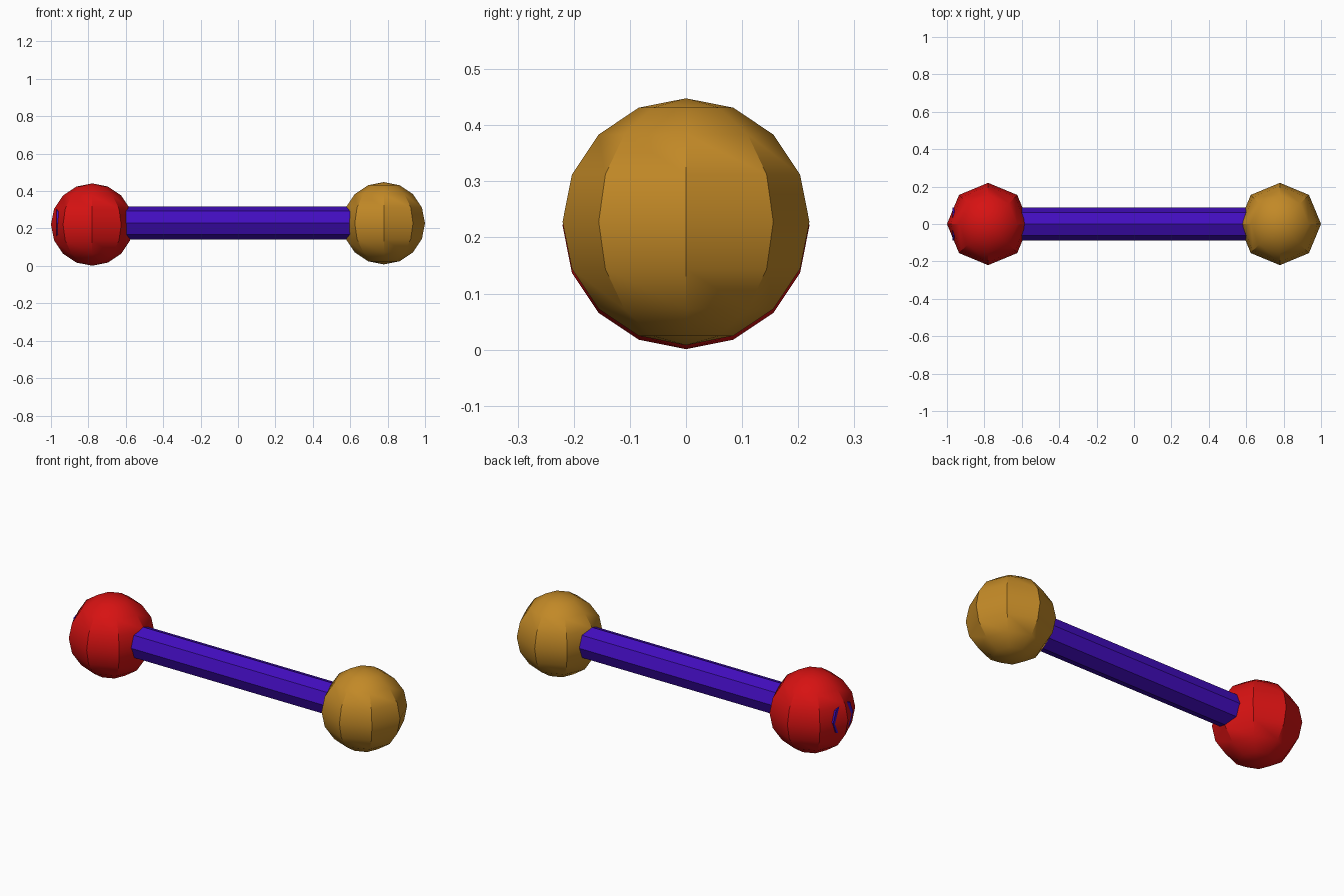
import bpy
from math import radians

cube = bpy.data.objects.get("Cube")
if cube:
    bpy.data.objects.remove(cube, do_unlink=True)


def make_material(name, rgb):
    mat = bpy.data.materials.new(name)
    mat.use_nodes = True
    color = (*rgb, 1.0)
    mat.diffuse_color = color
    mat.node_tree.nodes["Principled BSDF"].inputs["Base Color"].default_value = color
    return mat


def finish(name, mat):
    """Name the new part, colour it and smooth all but its sharp edges."""
    obj = bpy.context.object
    obj.name = name
    obj.data.name = name
    obj.data.materials.append(mat)
    bpy.ops.object.shade_smooth_by_angle(angle=radians(30))
    return obj


SIDES = 8
BALL_RADIUS = 0.22
BALL_X = 0.78

red = make_material("red", (0.68, 0.006, 0.006))
gold = make_material("gold", (0.54, 0.25, 0.02))
violet = make_material("violet blue", (0.055, 0.004, 0.52))

# End balls, the gold one sitting slightly higher
for name, x, z, mat in (("red_ball", -BALL_X, 0.221, red),
                        ("gold_ball", BALL_X, 0.228, gold)):
    bpy.ops.mesh.primitive_uv_sphere_add(
        segments=SIDES, ring_count=SIDES, radius=BALL_RADIUS, location=(x, 0, z))
    finish(name, mat)

# Octagonal bar, its left corners just breaking through the red ball
bar_start, bar_end = -0.97, 0.92
bpy.ops.mesh.primitive_cylinder_add(
    vertices=SIDES, radius=0.088, depth=bar_end - bar_start,
    location=((bar_start + bar_end) / 2, 0, 0.23), rotation=(0, radians(90), 0))
finish("bar", violet)
